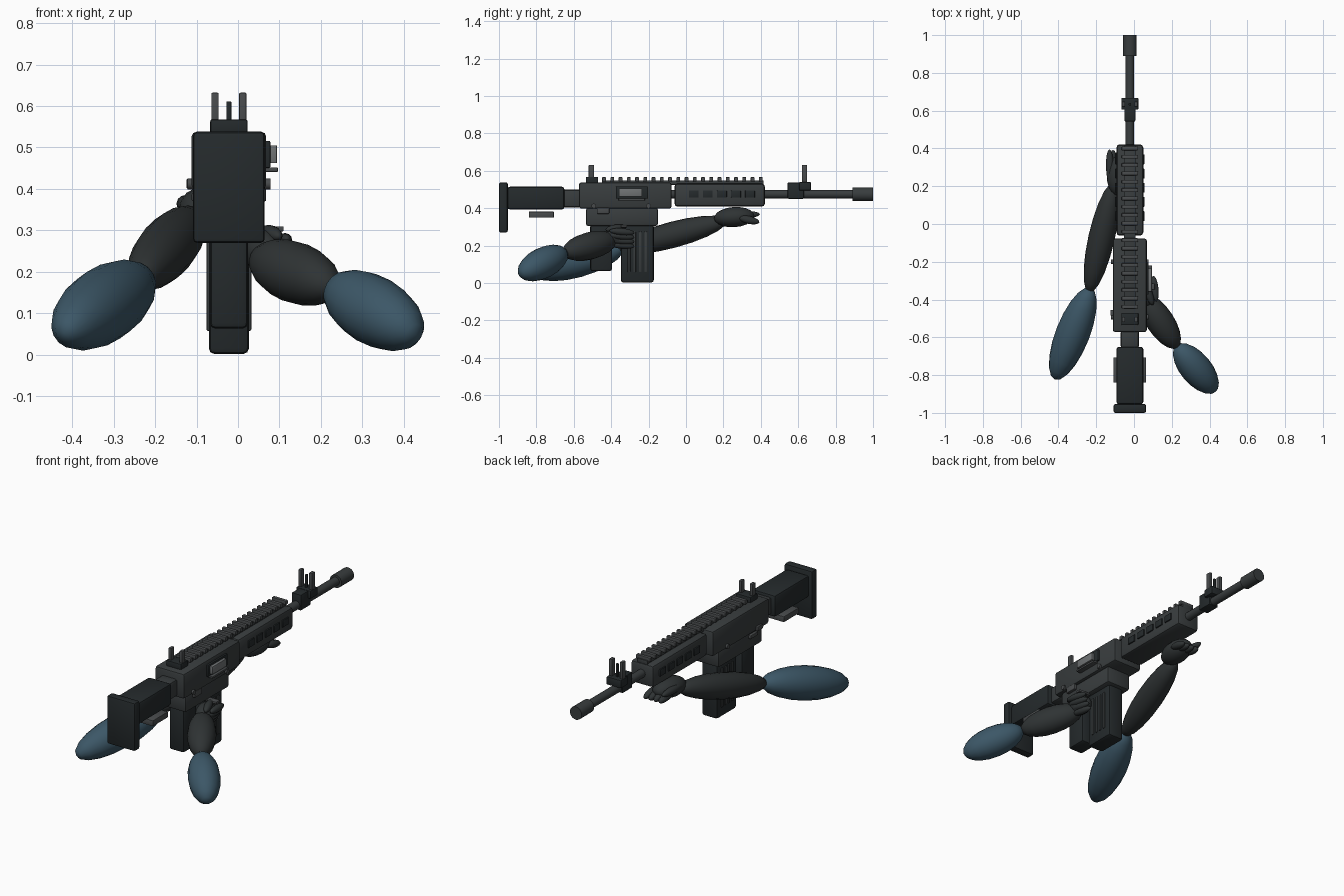
import bpy, bmesh
from mathutils import Vector

if "Cube" in bpy.data.objects:
    bpy.data.objects.remove(bpy.data.objects["Cube"])

CX = -0.022  # centre line of the rifle


def material(name, rgb):
    m = bpy.data.materials.new(name)
    m.diffuse_color = (*rgb, 1)
    m.use_nodes = True
    m.node_tree.nodes["Principled BSDF"].inputs["Base Color"].default_value = m.diffuse_color
    return m


BODY = material("body_grey", (0.040, 0.046, 0.048))
DARK = material("dark_grey", (0.018, 0.023, 0.025))
METAL = material("metal", (0.065, 0.07, 0.073))
BRIGHT = material("bright_metal", (0.16, 0.17, 0.175))
SLEEVE = material("sleeve", (0.045, 0.095, 0.135))
GLOVE = material("glove", (0.028, 0.033, 0.034))


def finish(bm, name, mat, smooth=True):
    me = bpy.data.meshes.new(name)
    bm.to_mesh(me)
    bm.free()
    ob = bpy.data.objects.new(name, me)
    bpy.context.collection.objects.link(ob)
    me.materials.append(mat)
    if smooth:
        bpy.context.view_layer.objects.active = ob
        ob.select_set(True)
        bpy.ops.object.shade_smooth_by_angle(angle=0.7)
        ob.select_set(False)
    return ob


def box(name, x, y, z, mat, bevel=0.008):
    """Box from (min, max) ranges; x is relative to the rifle centre line."""
    bm = bmesh.new()
    bmesh.ops.create_cube(bm, size=1)
    for v in bm.verts:
        v.co = Vector((CX + (x[0] + x[1]) / 2 + v.co.x * (x[1] - x[0]),
                       (y[0] + y[1]) / 2 + v.co.y * (y[1] - y[0]),
                       (z[0] + z[1]) / 2 + v.co.z * (z[1] - z[0])))
    if bevel:
        bmesh.ops.bevel(bm, geom=bm.edges[:], offset=bevel, segments=2,
                        profile=0.5, affect='EDGES')
    return finish(bm, name, mat)


def mid(name, w, y, z, mat, bevel=0.008):
    return box(name, (-w / 2, w / 2), y, z, mat, bevel)


def rod(name, p, q, r, mat, seg=20):
    p, q = Vector(p), Vector(q)
    bm = bmesh.new()
    bmesh.ops.create_cone(bm, cap_ends=True, segments=seg, radius1=r, radius2=r,
                          depth=(q - p).length)
    rot = (q - p).to_track_quat('Z', 'Y')
    for v in bm.verts:
        v.co = rot @ v.co + (p + q) / 2
    return finish(bm, name, mat)


def limb(name, p, q, r, mat, r2=None, seg=16):
    """Ellipsoid with its poles at p and q."""
    p, q = Vector(p), Vector(q)
    bm = bmesh.new()
    bmesh.ops.create_uvsphere(bm, u_segments=seg, v_segments=max(8, seg * 5 // 8), radius=1)
    rot = (q - p).to_track_quat('Z', 'Y')
    for v in bm.verts:
        v.co = rot @ Vector((v.co.x * r, v.co.y * (r2 or r),
                             v.co.z * (q - p).length / 2)) + (p + q) / 2
    return finish(bm, name, mat)


# Stock
mid("butt_pad", 0.173, (-1.0, -0.953), (0.27, 0.538), DARK, 0.01)
mid("stock", 0.143, (-0.955, -0.65), (0.393, 0.515), DARK, 0.014)
mid("stock_lever", 0.173, (-0.84, -0.706), (0.35, 0.382), METAL, 0.004)
mid("buffer_tube", 0.097, (-0.66, -0.56), (0.404, 0.5), BODY, 0.014)

# Receiver
mid("upper_receiver", 0.18, (-0.572, -0.077), (0.398, 0.538), BODY, 0.012)
mid("lower_receiver", 0.15, (-0.535, -0.15), (0.305, 0.402), BODY, 0.012)
box("ejection_port", (0.08, 0.1), (-0.374, -0.203), (0.451, 0.516), DARK, 0.003)
box("port_cover", (0.095, 0.116), (-0.358, -0.235), (0.462, 0.505), BRIGHT, 0.002)
box("port_lip", (0.085, 0.118), (-0.36, -0.22), (0.441, 0.452), METAL, 0.002)
box("selector", (0.07, 0.09), (-0.476, -0.41), (0.37, 0.403), METAL, 0.004)
box("left_selector", (-0.09, -0.07), (-0.476, -0.41), (0.37, 0.39), METAL, 0.004)
box("left_button", (-0.102, -0.08), (-0.485, -0.455), (0.4, 0.425), METAL, 0.003)
for y in (-0.493, -0.2):
    rod("receiver_pin", (CX - 0.1, y, 0.412), (CX + 0.1, y, 0.412), 0.013, METAL, 12)

# Grip, trigger and magazine
mid("pistol_grip", 0.092, (-0.512, -0.395), (0.063, 0.315), DARK, 0.014)
mid("trigger", 0.02, (-0.385, -0.37), (0.25, 0.31), METAL, 0.003)
box("magazine_catch", (0.06, 0.132), (-0.348, -0.315), (0.298, 0.31), METAL, 0.002)
mid("magazine", 0.097, (-0.348, -0.172), (0.002, 0.315), DARK, 0.014)
for i in range(4):
    y = -0.305 + i * 0.03
    mid("magazine_rib", 0.108, (y - 0.007, y + 0.007), (0.058, 0.275), BODY, 0.003)

# Handguard with side slots
mid("handguard", 0.142, (-0.062, 0.422), (0.408, 0.532), BODY, 0.018)
for side in (-1, 1):
    for i in range(5):
        y = 0.042 + i * 0.075
        x = sorted((side * 0.062, side * 0.078))
        box("handguard_slot", x, (y - 0.026, y + 0.026), (0.456, 0.495), DARK, 0.003)

# Top rail
mid("rail_base", 0.062, (-0.45, 0.415), (0.525, 0.549), BODY, 0.002)
for i in range(20):
    y = -0.438 + i * 0.0441
    mid("rail_tooth", 0.086, (y - 0.01, y + 0.01), (0.543, 0.566), METAL, 0.003)

# Barrel
rod("barrel", (CX, -0.1, 0.475), (CX, 0.9, 0.475), 0.023, BODY)
rod("muzzle", (CX, 0.89, 0.474), (CX, 1.0, 0.474), 0.036, BODY)

# Sights
mid("rear_sight_base", 0.09, (-0.535, -0.47), (0.53, 0.568), DARK, 0.005)
mid("front_sight_block", 0.058, (0.543, 0.63), (0.45, 0.537), DARK, 0.005)
mid("front_sight_base", 0.09, (0.605, 0.668), (0.495, 0.54), DARK, 0.005)
for y in (-0.506, 0.634):
    for s in (-1, 1):
        x = s * 0.0335
        box("sight_ear", (x - 0.009, x + 0.009), (y - 0.014, y + 0.014), (0.535, 0.632), METAL, 0.003)
mid("front_sight_post", 0.012, (0.628, 0.64), (0.53, 0.611), DARK, 0.002)

# Right arm and hand at the grip
limb("right_upper_arm", (0.43, -0.887, 0.047), (0.225, -0.643, 0.167), 0.083, SLEEVE)
limb("right_forearm", (0.23, -0.655, 0.162), (0.045, -0.375, 0.235), 0.074, GLOVE)
limb("right_palm", (0.075, -0.44, 0.25), (0.05, -0.3, 0.25), 0.05, GLOVE, 0.052)
for i in range(4):
    z = 0.28 - i * 0.024
    x = 0.118 - i * 0.012
    limb("right_finger", (x, -0.41, z), (x - 0.015, -0.275, z - 0.012), 0.019, GLOVE, seg=12)
limb("right_thumb", (0.1, -0.43, 0.285), (0.06, -0.32, 0.3), 0.02, GLOVE, seg=12)

# Left arm and hand under the handguard
limb("left_upper_arm", (-0.419, -0.823, 0.053), (-0.229, -0.337, 0.187), 0.09, SLEEVE)
limb("left_forearm", (-0.238, -0.365, 0.18), (-0.105, 0.22, 0.335), 0.07, GLOVE)
limb("left_palm", (-0.085, 0.15, 0.345), (-0.07, 0.365, 0.36), 0.066, GLOVE, 0.054)
for i in range(4):
    x = -0.118 + i * 0.031
    limb("left_finger", (x, 0.28, 0.35), (x + 0.008, 0.392, 0.325), 0.021, GLOVE, seg=12)
limb("left_thumb", (-0.125, 0.21, 0.36), (-0.13, 0.395, 0.368), 0.021, GLOVE, seg=12)
